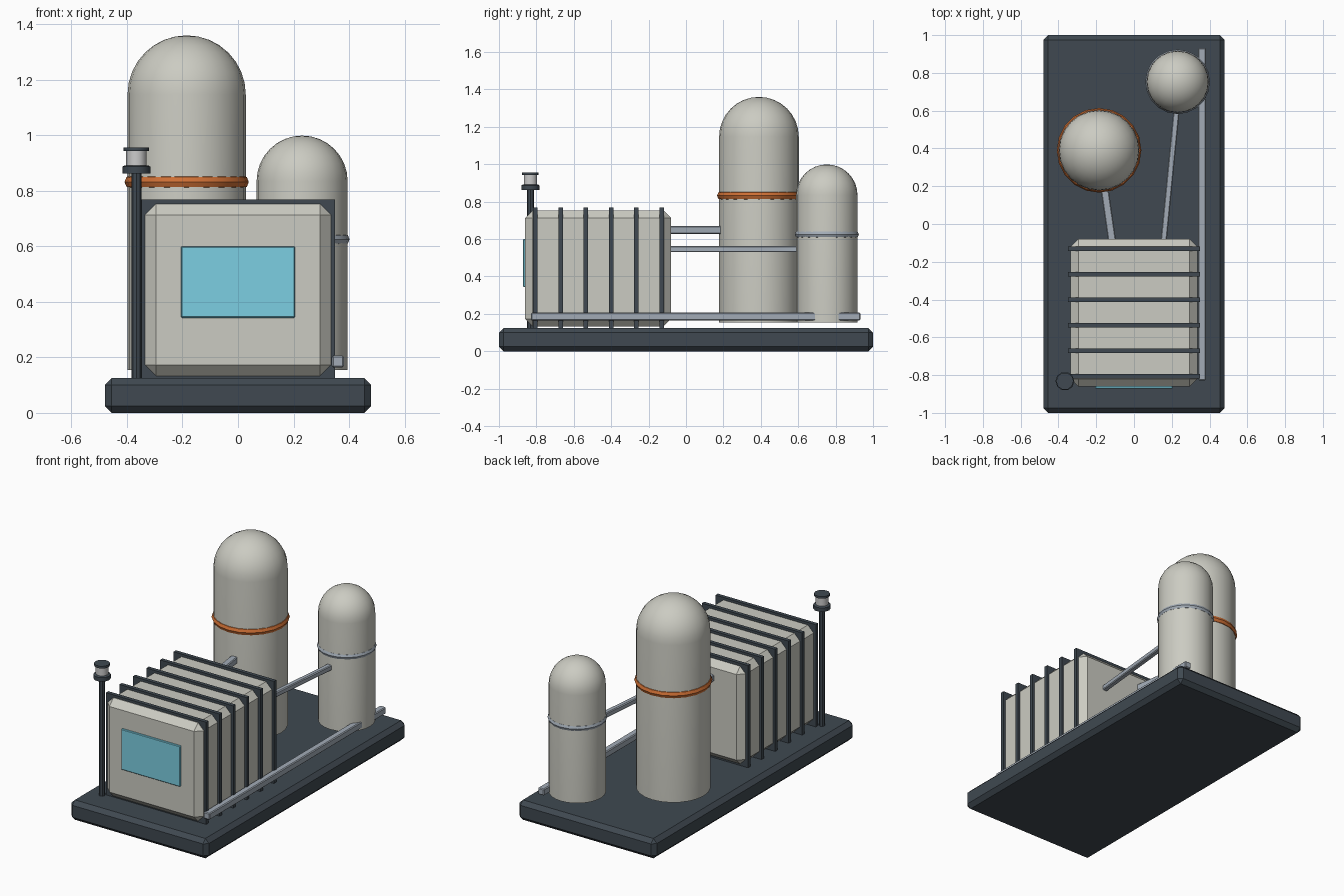
import bpy, bmesh, math
from mathutils import Vector

if "Cube" in bpy.data.objects:
    bpy.data.objects.remove(bpy.data.objects["Cube"])


def material(name, rgb):
    m = bpy.data.materials.new(name)
    m.diffuse_color = (*rgb, 1)
    m.use_nodes = True
    m.node_tree.nodes["Principled BSDF"].inputs["Base Color"].default_value = m.diffuse_color
    return m


SLATE = material("slate", (0.05, 0.066, 0.082))
SHELL = material("shell", (0.60, 0.60, 0.54))
STEEL = material("steel", (0.36, 0.41, 0.47))
GLASS = material("glass", (0.20, 0.62, 0.76))
ORANGE = material("orange", (0.62, 0.16, 0.035))
WHITE = material("white", (0.85, 0.85, 0.85))


def finish(bm, name, mat, smooth=False):
    bmesh.ops.recalc_face_normals(bm, faces=bm.faces)
    me = bpy.data.meshes.new(name)
    bm.to_mesh(me)
    bm.free()
    me.materials.append(mat)
    ob = bpy.data.objects.new(name, me)
    bpy.context.collection.objects.link(ob)
    if smooth:
        bpy.ops.object.select_all(action='DESELECT')
        bpy.context.view_layer.objects.active = ob
        ob.select_set(True)
        bpy.ops.object.shade_smooth_by_angle(angle=math.radians(40))
    return ob


def box(name, mat, center, size, chamfer=0.0):
    bm = bmesh.new()
    bmesh.ops.create_cube(bm, size=1)
    bmesh.ops.scale(bm, vec=size, verts=bm.verts)
    if chamfer:
        bmesh.ops.bevel(bm, geom=bm.edges[:], offset=chamfer, segments=1,
                        affect='EDGES', profile=0.5)
    ob = finish(bm, name, mat)
    ob.location = center
    return ob


def beam(name, a, b, width):
    a, b = Vector(a), Vector(b)
    ob = box(name, STEEL, (a + b) / 2, (width, (b - a).length, width), 0.005)
    ob.rotation_euler.z = math.atan2(-(b - a).x, (b - a).y)
    return ob


def lathe(name, mat, xy, profile, sides, closed=False):
    """Revolve (radius, z) points about a vertical axis at xy."""
    bm = bmesh.new()
    vs = [bm.verts.new((r, 0, z)) for r, z in profile]
    edges = [bm.edges.new(p) for p in zip(vs, vs[1:])]
    if closed:
        edges.append(bm.edges.new((vs[-1], vs[0])))
    bmesh.ops.spin(bm, geom=vs + edges, axis=(0, 0, 1), cent=(0, 0, 0),
                   angle=math.tau, steps=sides, use_merge=True)
    bmesh.ops.remove_doubles(bm, verts=bm.verts, dist=1e-5)
    ob = finish(bm, name, mat, True)
    ob.location = (*xy, 0)
    return ob


def tank(name, xy, r, bottom, shoulder, band_z, band_r, band_mat):
    # Domed vessel
    dome = [(r * math.cos(t), shoulder + r * math.sin(t))
            for t in (math.pi / 2 * i / 8 for i in range(8))]
    lathe(name, SHELL, xy, [(0, bottom), (r, bottom)] + dome + [(0, shoulder + r)], 24)
    # Rounded strap
    ring = [(r - 0.014 + band_r * math.cos(math.tau * i / 8),
             band_z + band_r * math.sin(math.tau * i / 8)) for i in range(8)]
    lathe(name + "_band", band_mat, xy, ring, 20, closed=True)


# Base slab
box("base", SLATE, (0, 0, 0.0625), (0.96, 2, 0.125), 0.025)

# Control cabin with ribs and window
box("cabin", SHELL, (0, -0.47, 0.443), (0.67, 0.78, 0.62), 0.04)
for i in range(6):
    box(f"cabin_rib_{i + 1}", SLATE, (0, -0.805 + 0.135 * i, 0.446),
        (0.70, 0.024, 0.646))
box("window", GLASS, (0, -0.86, 0.471), (0.412, 0.022, 0.257), 0.004)

# Storage tanks
tank("large_tank", (-0.185, 0.39), 0.213, 0.155, 1.147, 0.832, 0.025, ORANGE)
tank("small_tank", (0.231, 0.753), 0.164, 0.155, 0.835, 0.625, 0.021, STEEL)

# Pipes and side rail
beam("large_pipe", (-0.10, -0.20, 0.648), (-0.172, 0.30, 0.648), 0.042)
beam("small_pipe", (0.146, -0.20, 0.546), (0.23, 0.65, 0.546), 0.033)
beam("side_rail", (0.36, -0.828, 0.185), (0.36, 0.932, 0.185), 0.042)

# Beacon mast
MAST = (-0.366, -0.832)
lathe("mast", SLATE, MAST, [(0, 0.125), (0.018, 0.125), (0.018, 0.87), (0, 0.87)], 8)
lathe("beacon_collar", SLATE, MAST,
      [(0, 0.862), (0.05, 0.862), (0.05, 0.887), (0.042, 0.892), (0, 0.892)], 10)
lathe("beacon_lens", WHITE, MAST, [(0, 0.888), (0.037, 0.888), (0.037, 0.946), (0, 0.946)], 10)
lathe("beacon_cap", SLATE, MAST, [(0, 0.943), (0.046, 0.943), (0.046, 0.957), (0, 0.957)], 10)
